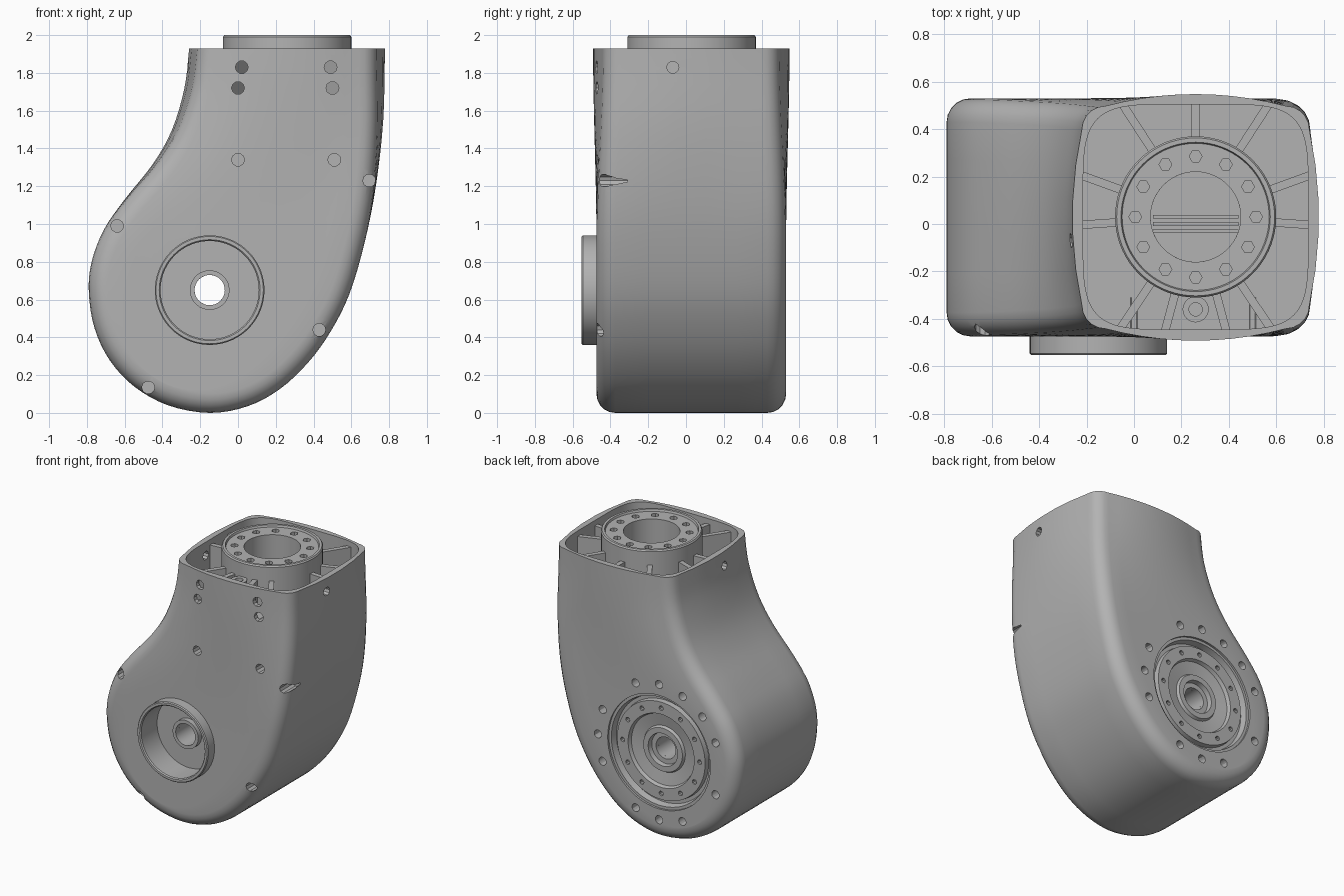
import bpy, bmesh
from math import sin, cos, pi, radians, copysign
from mathutils import Vector, Matrix

if "Cube" in bpy.data.objects:
    bpy.data.objects.remove(bpy.data.objects["Cube"])

GREY = bpy.data.materials.new("cast_grey")
GREY.use_nodes = True
GREY.diffuse_color = (0.45, 0.45, 0.45, 1)
GREY.node_tree.nodes["Principled BSDF"].inputs["Base Color"].default_value = (0.45, 0.45, 0.45, 1)

AXLE = (-0.15, 0.65)      # x, z of the horizontal axis
NECK = (0.26, 0.03)       # x, y of the vertical axis
TOP = 1.93


def finish(name, bm):
    bmesh.ops.recalc_face_normals(bm, faces=bm.faces[:])
    me = bpy.data.meshes.new(name)
    bm.to_mesh(me)
    bm.free()
    me.materials.append(GREY)
    ob = bpy.data.objects.new(name, me)
    bpy.context.collection.objects.link(ob)
    return ob


def place(axis, p, q, a):
    return {"x": (a, p, q), "y": (p, a, q), "z": (p, q, a)}[axis]


def circle(centre, r, n=64):
    return [(centre[0] + r * cos(2 * pi * i / n), centre[1] + r * sin(2 * pi * i / n)) for i in range(n)]


def squircle(half, n=80):
    def s(v):
        return copysign(abs(v) ** 0.4, v)
    return [(NECK[0] + half * s(cos(2 * pi * i / n)), NECK[1] + half * s(sin(2 * pi * i / n))) for i in range(n)]


def prism(bm, outline, axis, lo, hi):
    a = [bm.verts.new(place(axis, p, q, lo)) for p, q in outline]
    b = [bm.verts.new(place(axis, p, q, hi)) for p, q in outline]
    bm.faces.new(a)
    bm.faces.new(b)
    for i in range(len(a)):
        bm.faces.new((a[i - 1], a[i], b[i], b[i - 1]))


def lathe(name, profile, centre, axis, n=72):
    bm = bmesh.new()
    rings = [[bm.verts.new(place(axis, p, q, a)) for p, q in circle(centre, r, n)] for r, a in profile]
    for k in range(len(rings)):
        for i in range(n):
            bm.faces.new((rings[k - 1][i - 1], rings[k - 1][i], rings[k][i], rings[k][i - 1]))
    return finish(name, bm)


def cut(ob, *prisms):
    bm = bmesh.new()
    for p in prisms:
        prism(bm, *p)
    tool = finish("cutter", bm)
    tool.hide_render = True
    mod = ob.modifiers.new("cut", "BOOLEAN")
    mod.operation, mod.solver, mod.object = "DIFFERENCE", "EXACT", tool
    bpy.context.view_layer.objects.active = ob
    bpy.ops.object.modifier_apply(modifier=mod.name)
    bpy.data.objects.remove(tool)


# Side silhouette, from the left of the neck around the bottom to the right
KEYS = [(-.26, 1.93), (-.285, 1.72), (-.35, 1.5), (-.45, 1.32), (-.6, 1.13), (-.71, .97), (-.775, .8),
        (-.79, .64), (-.76, .45), (-.68, .28), (-.55, .14), (-.37, .04), (-.15, 0), (.05, .035), (.22, .125),
        (.37, .265), (.49, .43), (.59, .63), (.67, .9), (.73, 1.2), (.77, 1.55), (.78, 1.93)]


def spline(keys, sub=4):
    k = [Vector(p) for p in keys]
    k = [2 * k[0] - k[1]] + k + [2 * k[-1] - k[-2]]
    out = []
    for i in range(1, len(k) - 2):
        a, b, c, d = k[i - 1:i + 3]
        for j in range(sub):
            t = j / sub
            out.append(b + (c - a) * t / 2 + (2 * a - 5 * b + 4 * c - d) * t * t / 2
                       + (3 * b - a - 3 * c + d) * t ** 3 / 2)
    return out + [k[-2]]


def blend(z):
    t = min(max((z - 0.9) / (TOP - 0.9), 0), 1)
    return t * t * (3 - 2 * t)


def half_depth(z):
    return 0.502 - 0.032 * blend(z)


# Housing: silhouette swept through the depth with rounded edges and bulged caps
def make_housing():
    bm = bmesh.new()
    path, r, mid = spline(KEYS), 0.1, 0.028
    n = len(path)
    normals = []
    for i in range(n):
        t = (path[min(i + 1, n - 1)] - path[max(i - 1, 0)]).normalized()
        normals.append(Vector((t.y, -t.x)))
    normals[0], normals[-1] = Vector((-1, 0)), Vector((1, 0))
    arc = [radians(a) for a in (90, 72, 54, 36, 18, 0)]
    spec = [(-1, -r * sin(a), r * (1 - cos(a))) for a in arc]
    spec += [(v, 0, 0) for v in (-0.6, -0.2, 0.2, 0.6)]
    spec += [(1, r * sin(a), r * (1 - cos(a))) for a in reversed(arc)]
    rings = []
    for v, e, inset in spec:
        ring = []
        for p, nrm in zip(path, normals):
            q = p - nrm * (inset + 0.04 * blend(p.y) * v * v)
            ring.append(bm.verts.new((q.x, mid + v * (half_depth(p.y) - r) + e, q.y)))
        rings.append(ring)
    for a, b in zip(rings, rings[1:]):
        for i in range(n - 1):
            bm.faces.new((a[i], a[i + 1], b[i + 1], b[i]))
    tops = []
    for ring, side in ((rings[0], -1), (rings[-1], 1)):
        rows, cols = [], 10
        for i in range(n // 2):
            lo, hi = ring[i], ring[n - 1 - i]
            row = [lo]
            for c in range(1, cols):
                co = lo.co.lerp(hi.co, c / cols)
                u = 2 * c / cols - 1
                co.y = mid + side * (half_depth(co.z) + 0.05 * blend(co.z) * (1 - u * u))
                row.append(bm.verts.new(co))
            rows.append(row + [hi])
        for a, b in zip(rows, rows[1:]):
            for c in range(cols):
                bm.faces.new((a[c], a[c + 1], b[c + 1], b[c]))
        bm.faces.new(rows[-1] + [ring[n // 2]])
        tops.append(rows[0])
    bm.faces.new([g[0] for g in rings] + tops[1][1:] + [g[-1] for g in rings[-2::-1]] + tops[0][-2:0:-1])
    return finish("housing", bm)


housing = make_housing()
cut(housing, (squircle(0.475), "z", 1.69, 2.2),
    (circle(AXLE, 0.262), "y", -0.7, -0.36),
    (circle(AXLE, 0.42), "y", 0.42, 0.7))
cut(housing, (circle(NECK, 0.19), "z", 1.15, 2.2), (circle(AXLE, 0.08, 32), "y", -0.8, 0.8))

# Screw holes on the front, back and both sides
holes = [(circle(c, 0.034, 10), "y", -0.7, -0.31) for c in
         [(.02, 1.83), (.49, 1.83), (0, 1.72), (.5, 1.72), (0, 1.34), (.51, 1.34),
          (.695, 1.23), (-.64, .99), (.43, .44), (-.475, .135)]]
for step in (-7, -5, -4, -3, -1, 0, 1, 3, 4, 5, 6, 7):
    a = step * pi / 8
    holes.append((circle((AXLE[0] + 0.5 * cos(a), AXLE[1] + 0.5 * sin(a)), 0.03, 12), "y", 0.43, 0.7))
holes += [(circle((-0.07, 1.83), 0.032, 10), "x", lo, lo + 0.3) for lo in (-0.45, 0.68)]
cut(housing, *holes)

# Neck flange with a ring of hexagonal sockets
flange = lathe("neck_flange", [(.19, 1.6), (.34, 1.6), (.34, 1.99), (.333, 2), (.315, 2), (.31, 1.985), (.19, 1.985)],
               NECK, "z")
cut(flange, *[(circle(c, 0.027, 6), "z", 1.9, 2.1) for c in circle(NECK, 0.255, 12)])

# Radial ribs between the flange and the neck wall
bm = bmesh.new()
for deg in (20, 57, 90, 123, 160, 184, 236, 255, 285, 304, 356):
    a = radians(deg)
    reach = 0.485 / (abs(cos(a)) ** 5 + abs(sin(a)) ** 5) ** 0.2
    turn = Matrix.Translation((*NECK, 1.78)) @ Matrix.Rotation(a, 4, "Z")
    size = Matrix.Diagonal((reach - 0.3, 0.035, 0.22, 1))
    bmesh.ops.create_cube(bm, size=1, matrix=turn @ Matrix.Translation(((reach + 0.3) / 2, 0, 0)) @ size)
finish("neck_ribs", bm)
lathe("neck_screw_post", [(.028, 1.68), (.055, 1.68), (.055, 1.89), (.028, 1.89)], (0.26, -0.36), "z", 24)

# Crossbars deep inside the neck bore
bm = bmesh.new()
for y in (-0.03, 0, 0.03):
    bmesh.ops.create_cube(bm, size=1, matrix=Matrix.Translation((0.26, y, 1.3)) @ Matrix.Diagonal((0.36, 0.015, 0.06, 1)))
finish("bore_crossbars", bm)

# Front collar and the hub inside it
lathe("front_collar", [(.26, -.36), (.26, -.545), (.267, -.553), (.284, -.553), (.29, -.546), (.29, -.36)], AXLE, "y")
lathe("front_hub", [(.08, -.35), (.08, -.4), (.105, -.4), (.105, -.35)], AXLE, "y", 36)

# Stepped output disc on the back with its screw ring
disc = lathe("output_disc", [(.08, .41), (.42, .41), (.42, .515), (.4, .515), (.39, .47), (.365, .47), (.36, .505),
                             (.27, .505), (.26, .48), (.17, .465), (.16, .485), (.12, .485), (.115, .45), (.08, .45)],
             AXLE, "y")
cut(disc, *[(circle(c, 0.017, 10), "y", 0.45, 0.6) for c in circle(AXLE, 0.315, 12)])

# Smooth shading with sharp edges kept
bpy.ops.object.select_all(action="DESELECT")
for ob in bpy.context.collection.objects:
    if ob.type == "MESH" and GREY.name in ob.data.materials:
        ob.select_set(True)
bpy.context.view_layer.objects.active = housing
bpy.ops.object.shade_smooth_by_angle(angle=radians(30))
